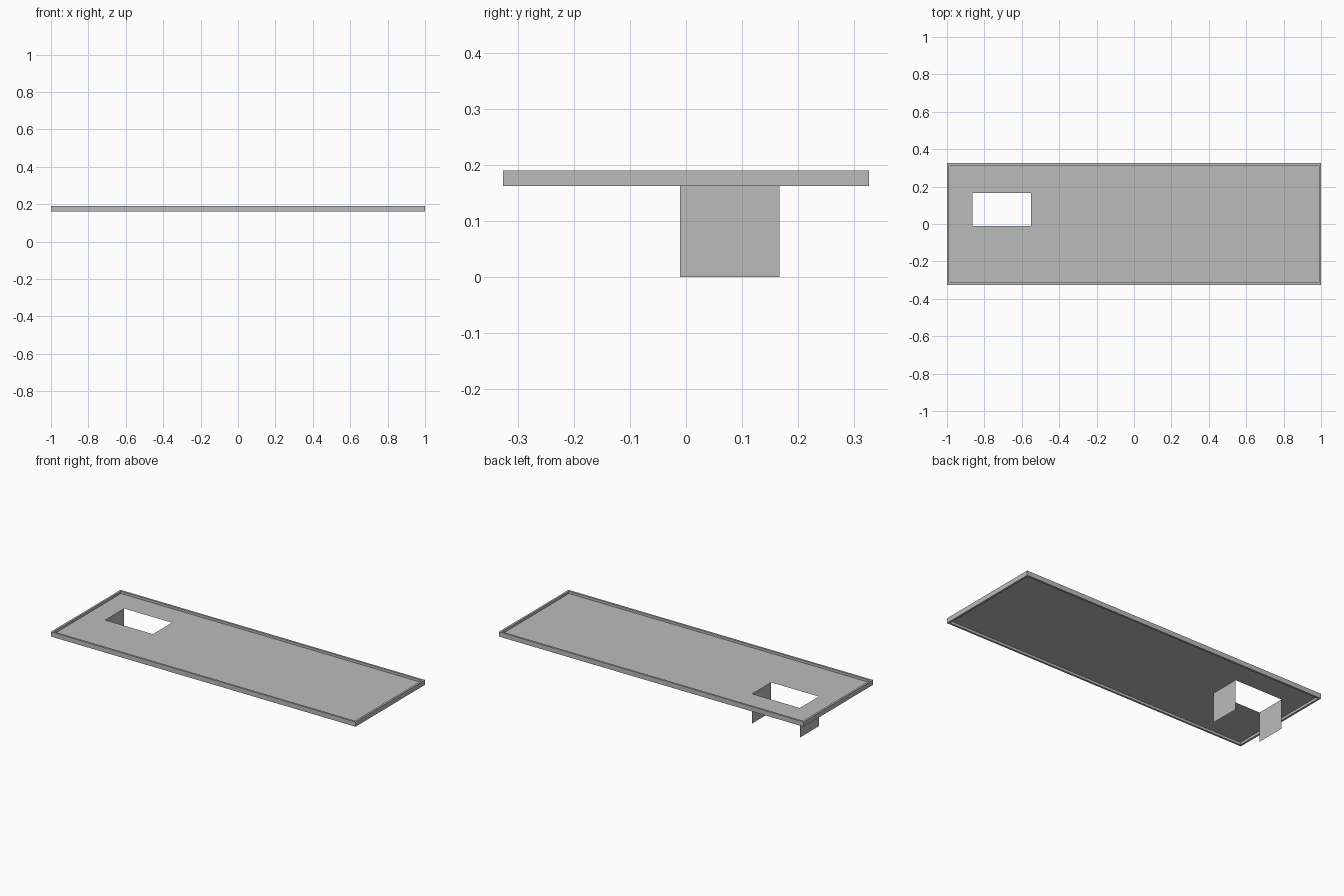
import bpy, bmesh

if "Cube" in bpy.data.objects:
    bpy.data.objects.remove(bpy.data.objects["Cube"])

grey = bpy.data.materials.new("plain grey")
grey.diffuse_color = (0.5, 0.5, 0.5, 1)
grey.use_nodes = True
grey.node_tree.nodes["Principled BSDF"].inputs["Base Color"].default_value = grey.diffuse_color

HX, HY = 1.0, 0.326            # half size of the tray
Z0, Z1, ZP = 0.162, 0.19, 0.176  # rim bottom, rim top, panel height
W = 0.012                      # rim width
X0, X1, Y0, Y1 = -0.864, -0.551, -0.011, 0.167  # opening


def build(name, quads):
    bm = bmesh.new()
    for q in quads:
        bm.faces.new([bm.verts.new(p) for p in q])
    bmesh.ops.remove_doubles(bm, verts=bm.verts, dist=1e-5)
    me = bpy.data.meshes.new(name)
    bm.to_mesh(me)
    bm.free()
    me.materials.append(grey)
    ob = bpy.data.objects.new(name, me)
    bpy.context.collection.objects.link(ob)
    return ob


# flat panel, a 3 x 3 grid of cells without the opening
xs = [-HX + W, X0, X1, HX - W]
ys = [-HY + W, Y0, Y1, HY - W]
build("panel", [
    [(xs[i], ys[j], ZP), (xs[i + 1], ys[j], ZP),
     (xs[i + 1], ys[j + 1], ZP), (xs[i], ys[j + 1], ZP)]
    for i in range(3) for j in range(3) if (i, j) != (1, 1)])


# raised rim: square ring section swept round the rectangle
def ring(inset, z):
    x, y = HX - inset, HY - inset
    return [(-x, -y, z), (x, -y, z), (x, y, z), (-x, y, z)]


loops = [ring(0, Z0), ring(0, Z1), ring(W, Z1), ring(W, Z0)]
build("rim", [
    [loops[k][c], loops[k][(c + 1) % 4],
     loops[(k + 1) % 4][(c + 1) % 4], loops[(k + 1) % 4][c]]
    for k in range(4) for c in range(4)][:])
rim = bpy.data.objects["rim"]
bm = bmesh.new()
bm.from_mesh(rim.data)
bmesh.ops.recalc_face_normals(bm, faces=bm.faces)
bm.to_mesh(rim.data)
bm.free()

# two thin upright plates hanging from the ends of the opening
for name, x, s in (("left_support", X0, -1), ("right_support", X1, 1)):
    quad = [(x, Y0, 0), (x, Y1, 0), (x, Y1, ZP), (x, Y0, ZP)]
    build(name, [quad[::s]])
